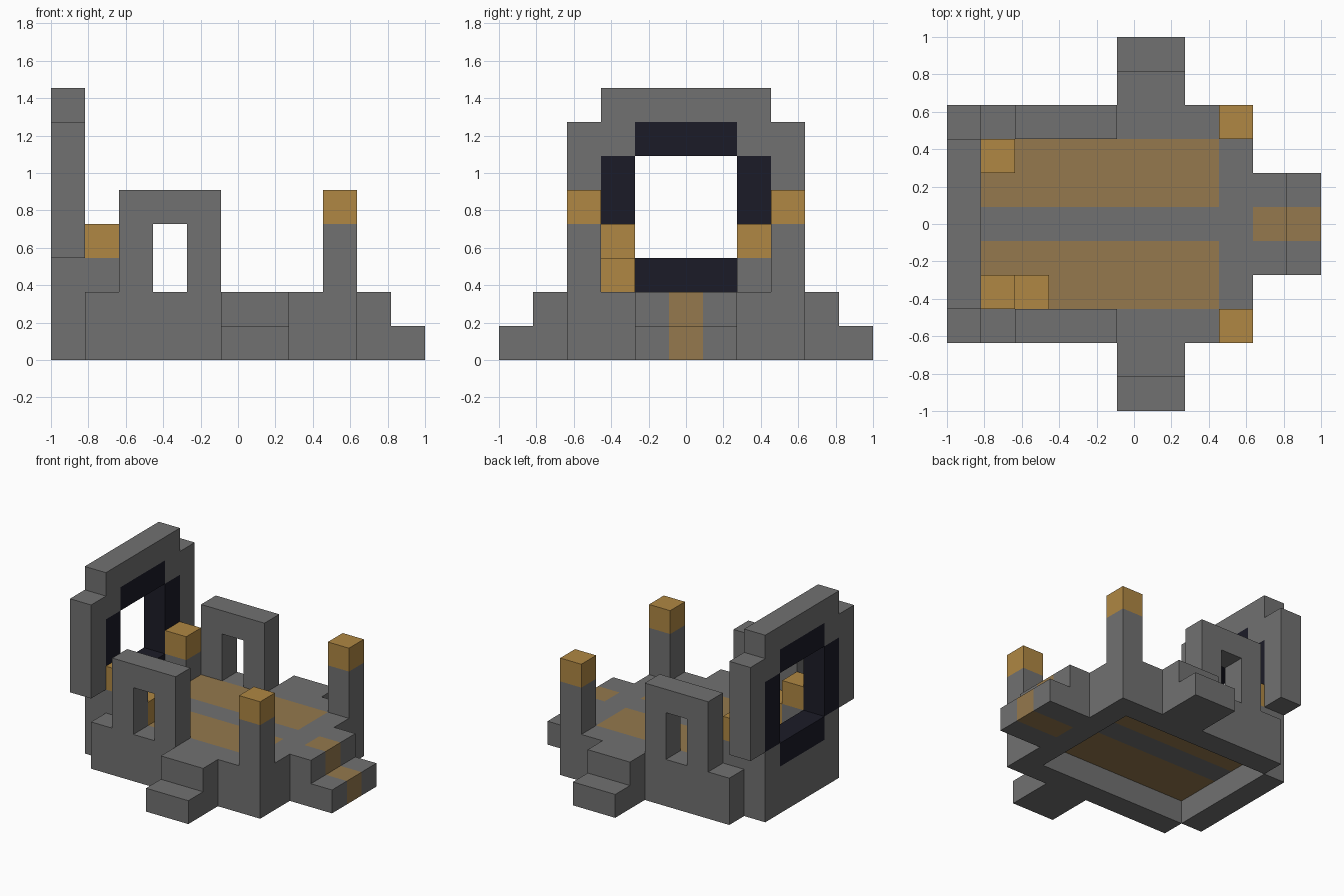
import bpy
import bmesh
from mathutils import Vector

if "Cube" in bpy.data.objects:
    bpy.data.objects.remove(bpy.data.objects["Cube"], do_unlink=True)

N = 11            # blocks along the longest side
U = 2 / N         # size of one block


def material(name, rgb):
    m = bpy.data.materials.new(name)
    m.use_nodes = True
    color = [(c / 255) ** 2.2 for c in rgb] + [1]
    m.diffuse_color = color
    m.node_tree.nodes["Principled BSDF"].inputs["Base Color"].default_value = color
    return m


STONE = material("grey stone", (112, 112, 112))
GOLD = material("gold", (174, 134, 69))
PATH = material("muted bronze", (147, 120, 78))
DARK = material("dark indigo", (33, 33, 44))

cells = {}        # block position -> part name
parts = {}        # part name -> material


def block(name, mat, xs, ys, zs):
    """Fill whole blocks; each range is (first, end)."""
    parts[name] = mat
    for x in range(*xs):
        for y in range(*ys):
            for z in range(*zs):
                cells[x, y, z] = name


def cut(xs, ys, zs):
    for x in range(*xs):
        for y in range(*ys):
            for z in range(*zs):
                cells.pop((x, y, z), None)


def pair(name, mat, xs, ys, zs):
    """Same block on both sides, mirrored across the middle."""
    block("right_" + name, mat, xs, ys, zs)
    block("left_" + name, mat, xs, (N - ys[1], N - ys[0]), zs)


# Base, hollow underneath, with inlaid floor strips
block("base", STONE, (1, 9), (2, 9), (0, 2))
cut((1, 8), (3, 8), (0, 1))
pair("floor_strip", PATH, (1, 8), (3, 5), (1, 2))

# Steps on three sides, the end one with a central path
pair("upper_step", STONE, (5, 7), (1, 2), (0, 2))
pair("lower_step", STONE, (5, 7), (0, 1), (0, 1))
block("end_steps", STONE, (9, 10), (4, 7), (0, 2))
block("end_steps", STONE, (10, 11), (4, 7), (0, 1))
block("step_path", PATH, (9, 10), (5, 6), (0, 2))
block("step_path", PATH, (10, 11), (5, 6), (0, 1))

# Tall gate with a dark lining around its opening
block("gate", STONE, (0, 1), (3, 8), (0, 8))
block("gate", STONE, (0, 1), (2, 9), (3, 7))
block("gate_lining", DARK, (0, 1), (4, 7), (2, 7))
block("gate_lining", DARK, (0, 1), (3, 8), (3, 6))
cut((0, 1), (4, 7), (3, 6))

# Side arches
pair("side_arch", STONE, (2, 5), (2, 3), (2, 5))
for y in (2, 8):
    cut((3, 4), (y, y + 1), (2, 4))

# Corner pillars and inner posts with gold caps
pair("pillar", STONE, (8, 9), (2, 3), (2, 4))
pair("pillar_cap", GOLD, (8, 9), (2, 3), (4, 5))
pair("post", STONE, (1, 2), (3, 4), (2, 3))
pair("post_cap", GOLD, (1, 2), (3, 4), (3, 4))
block("gold_block", GOLD, (2, 3), (3, 4), (2, 3))


def build(name, mat):
    """Make one part from its blocks, leaving out faces hidden by neighbours."""
    bm = bmesh.new()
    for cell in [c for c, part in cells.items() if part == name]:
        center = Vector(cell) + Vector((0.5, 0.5, 0.5))
        for axis in range(3):
            for side in (-1, 1):
                n = Vector((0, 0, 0))
                n[axis] = side
                if tuple(int(a + b) for a, b in zip(cell, n)) in cells:
                    continue
                a = Vector((0, 0, 0))
                a[(axis + 1) % 3] = 0.5
                b = n.cross(a)
                ring = (a + b, b - a, -a - b, a - b)
                bm.faces.new([bm.verts.new((center + n / 2 + r) * U - Vector((1, 1, 0)))
                              for r in ring])
    bmesh.ops.remove_doubles(bm, verts=bm.verts, dist=U / 100)
    bmesh.ops.dissolve_limit(bm, angle_limit=0.01, verts=bm.verts, edges=bm.edges)
    mesh = bpy.data.meshes.new(name)
    bm.to_mesh(mesh)
    bm.free()
    mesh.materials.append(mat)
    bpy.context.collection.objects.link(bpy.data.objects.new(name, mesh))


for part_name, part_material in parts.items():
    build(part_name, part_material)
